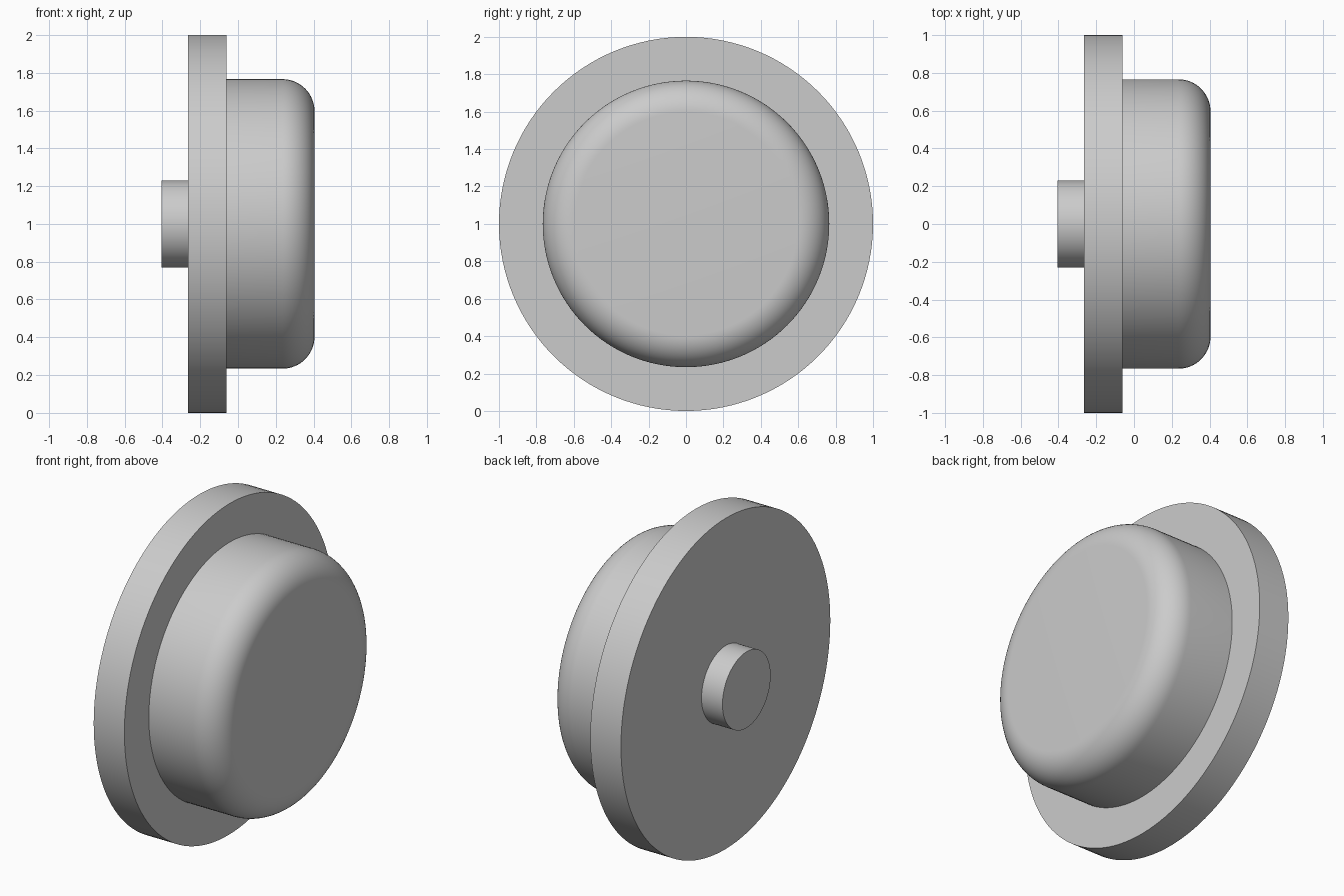
import bpy, bmesh, math

cube = bpy.data.objects.get("Cube")
if cube:
    bpy.data.objects.remove(cube, do_unlink=True)

grey = bpy.data.materials.new("plain_grey")
grey.use_nodes = True
colour = (0.6, 0.6, 0.6, 1)
grey.diffuse_color = colour
grey.node_tree.nodes["Principled BSDF"].inputs["Base Color"].default_value = colour

SIDES = 128
AXIS_HEIGHT = 1.0


def turned_part(name, profile):
    """Turn (x, radius) points around the horizontal x axis and close both ends."""
    bm = bmesh.new()
    rings = []
    for x, radius in profile:
        angles = [math.tau * i / SIDES for i in range(SIDES)]
        rings.append([bm.verts.new((x, radius * math.cos(a), radius * math.sin(a)))
                      for a in angles])
    for a, b in zip(rings, rings[1:]):
        for i in range(SIDES):
            j = (i + 1) % SIDES
            bm.faces.new((a[i], a[j], b[j], b[i]))
    bm.faces.new(rings[0])
    bm.faces.new(rings[-1])
    bmesh.ops.recalc_face_normals(bm, faces=bm.faces)
    mesh = bpy.data.meshes.new(name)
    bm.to_mesh(mesh)
    bm.free()
    mesh.materials.append(grey)
    obj = bpy.data.objects.new(name, mesh)
    obj.location.z = AXIS_HEIGHT
    bpy.context.collection.objects.link(obj)
    bpy.ops.object.select_all(action="DESELECT")
    obj.select_set(True)
    bpy.context.view_layer.objects.active = obj
    bpy.ops.object.shade_smooth_by_angle(angle=math.radians(30))
    return obj


# Short hub, wide flange disc
turned_part("hub", [(-0.405, 0.23), (-0.265, 0.23)])
turned_part("flange", [(-0.265, 1.0), (-0.06, 1.0)])

# Drum with a rounded outer rim
END, RADIUS, FILLET, STEPS = 0.405, 0.766, 0.17, 16
rim = []
for i in range(STEPS + 1):
    t = math.pi / 2 * i / STEPS
    rim.append((END - FILLET + FILLET * math.sin(t),
                RADIUS - FILLET + FILLET * math.cos(t)))
turned_part("drum", [(-0.06, RADIUS)] + rim)
